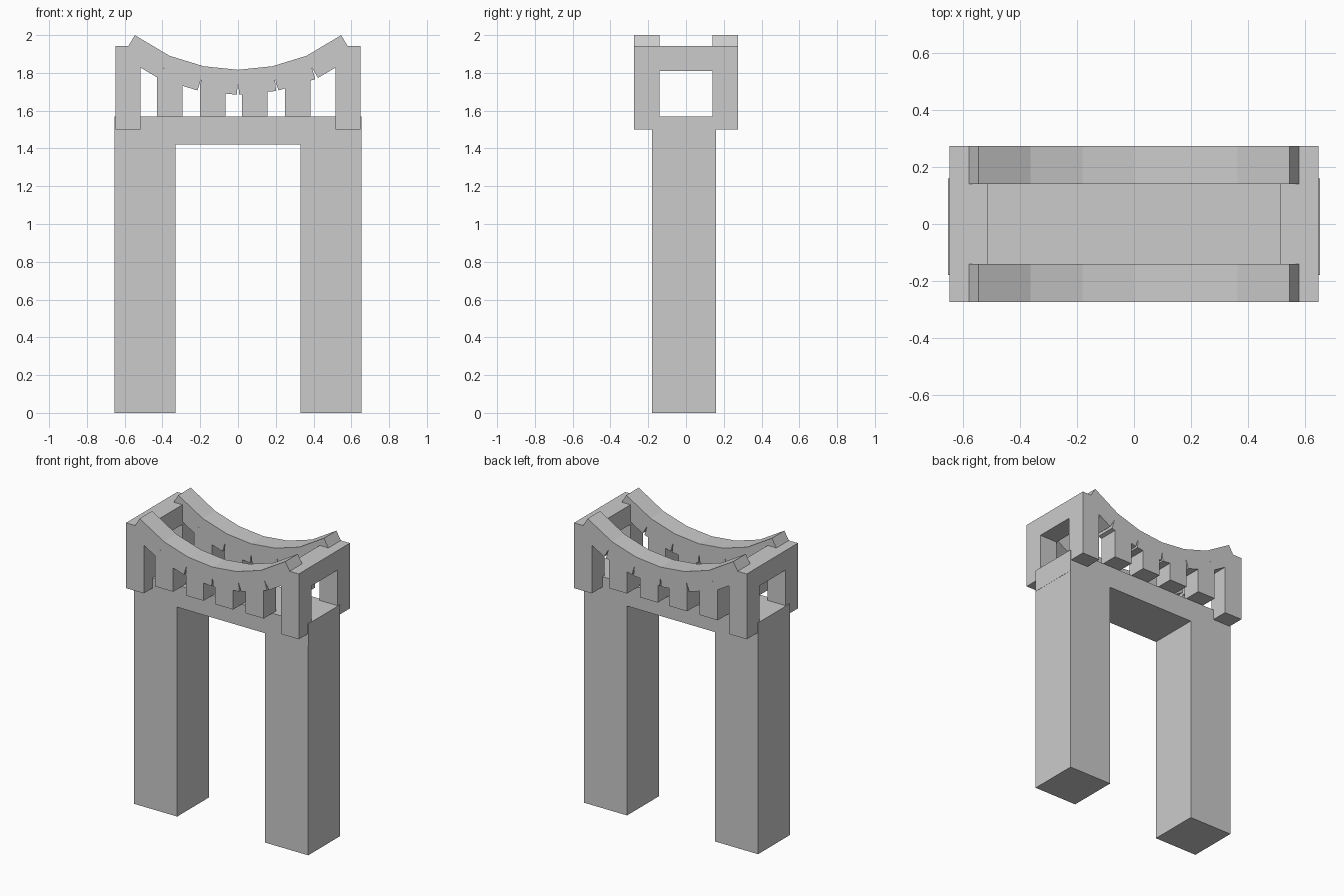
import bpy, math

if "Cube" in bpy.data.objects:
    bpy.data.objects.remove(bpy.data.objects["Cube"])

def box(name, x, z, y, angle=0.0):
    """Box from (min, max) ranges, optionally tilted about the y axis."""
    bpy.ops.mesh.primitive_cube_add(
        size=1, location=(sum(x) / 2, sum(y) / 2, sum(z) / 2))
    o = bpy.context.object
    o.name = name
    o.scale = (x[1] - x[0], y[1] - y[0], z[1] - z[0])
    o.rotation_euler.y = -angle
    return o

def mirrored(a, b, s):
    return (a, b) if s > 0 else (-b, -a)

BASE_Y = (-0.18, 0.16)
INNER, OUTER = 0.14, 0.274

# Lower portal: two legs and a lintel
for s, side in ((-1, "left"), (1, "right")):
    box(f"leg_{side}", mirrored(0.33, 0.653, s), (0, 1.45), BASE_Y)
box("lintel", (-0.654, 0.654), (1.42, 1.57), BASE_Y)

# End frames: corner posts and a cross beam
for s, side in ((-1, "left"), (1, "right")):
    x = mirrored(0.515, 0.648, s)
    box(f"end_beam_{side}", x, (1.81, 1.943), (-OUTER, OUTER))
    for t, face in ((-1, "front"), (1, "back")):
        box(f"corner_post_{side}_{face}", x, (1.5, 1.85), mirrored(INNER, OUTER, t))

# Curved rails from straight tilted segments, with balusters below
centre_line = [(0, 1.75), (0.195, 1.77), (0.39, 1.83), (0.58, 1.943)]
balusters = [(-0.43, -0.295, 1.822), (-0.2, -0.066, 1.74),
             (0.02, 0.155, 1.74), (0.25, 0.385, 1.79)]
THICK = 0.132
for t, face in ((-1, "front"), (1, "back")):
    y = mirrored(INNER, OUTER, t)
    for s, side in ((-1, "left"), (1, "right")):
        for i, (a, b) in enumerate(zip(centre_line, centre_line[1:])):
            length = math.dist(a, b)
            cx, cz = s * (a[0] + b[0]) / 2, (a[1] + b[1]) / 2
            box(f"rail_{face}_{side}_{i}", (cx - length / 2, cx + length / 2),
                (cz - THICK / 2, cz + THICK / 2), y,
                s * math.atan2(b[1] - a[1], b[0] - a[0]))
    for i, (x0, x1, top) in enumerate(balusters):
        box(f"baluster_{face}_{i}", (x0, x1), (1.57, top), y)
